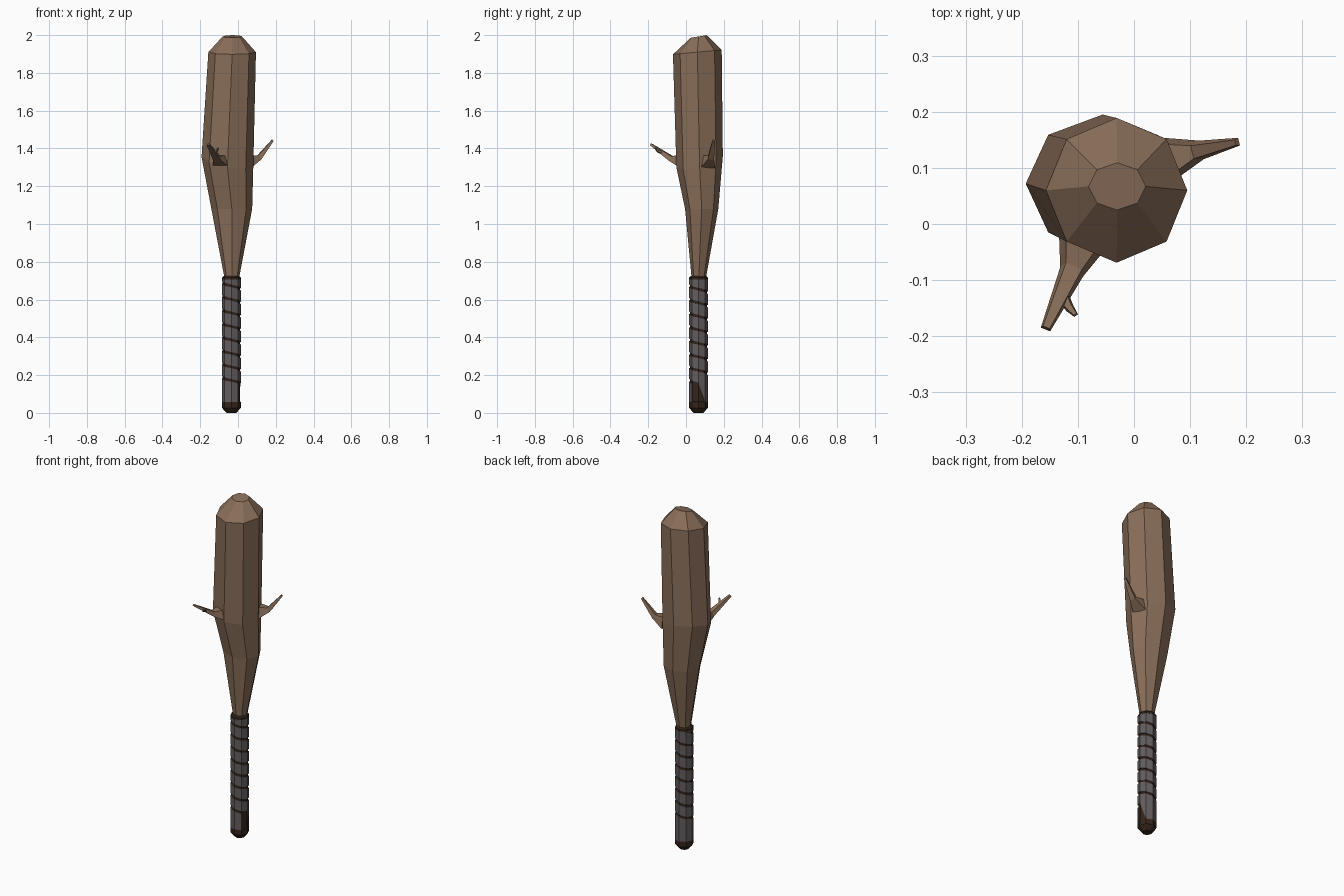
import bpy
import bmesh
from math import sin, cos, pi
from mathutils import Vector

if "Cube" in bpy.data.objects:
    bpy.data.objects.remove(bpy.data.objects["Cube"])


def material(name, rgb):
    m = bpy.data.materials.new(name)
    m.diffuse_color = (*rgb, 1)
    m.use_nodes = True
    m.node_tree.nodes["Principled BSDF"].inputs["Base Color"].default_value = m.diffuse_color
    return m


WOOD = material("wood", (0.25, 0.155, 0.10))
DARK = material("dark_leather", (0.035, 0.018, 0.011))
WRAP = material("grey_wrap", (0.125, 0.11, 0.115))
AX, AY = -0.035, 0.066      # handle axis
SIDES = 8


def loft(name, rings, mat):
    """Skin equal-length rings of points and cap both ends."""
    bm = bmesh.new()
    vr = [[bm.verts.new(p) for p in r] for r in rings]
    n = len(vr[0])
    for a, b in zip(vr, vr[1:]):
        for i in range(n):
            j = (i + 1) % n
            bm.faces.new((a[i], a[j], b[j], b[i]))
    bm.faces.new(vr[0][::-1])
    bm.faces.new(vr[-1])
    return finish(name, bm, mat)


def finish(name, bm, mat):
    bmesh.ops.recalc_face_normals(bm, faces=bm.faces)
    me = bpy.data.meshes.new(name)
    bm.to_mesh(me)
    bm.free()
    me.materials.append(mat)
    ob = bpy.data.objects.new(name, me)
    bpy.context.collection.objects.link(ob)
    return ob


def octagon(cx, cy, z, rx, ry, tx=0, ty=0):
    """Eight-sided ring; tx, ty tilt its height along x and y."""
    angles = [2 * pi * i / SIDES for i in range(SIDES)]
    return [(cx + rx * cos(a), cy + ry * sin(a),
             z + tx * cos(a) + ty * sin(a)) for a in angles]


def branch(name, stations):
    """Tapering four-sided stub through (centre, half width, half height)."""
    pts = [Vector(s[0]) for s in stations]
    d = (pts[-1] - pts[0]).normalized()
    side = d.cross(Vector((0, 0, 1))).normalized()
    up = side.cross(d)
    rings = []
    for k, (p, (_, w, h)) in enumerate(zip(pts, stations)):
        u = Vector((0, 0, 1)) if k == 0 else up
        rings.append([p + side * w * s + u * h * t
                      for s, t in ((-1, -1), (1, -1), (0.7, 1), (-0.7, 1))])
    return loft(name, rings, WOOD)


# Swollen wooden head
loft("club_head", [
    octagon(-0.033, 0.067, 0.70, 0.036, 0.036),
    octagon(-0.033, 0.083, 1.08, 0.108, 0.088),
    octagon(-0.056, 0.072, 1.33, 0.137, 0.123, -0.025, 0.03),
    octagon(-0.031, 0.060, 1.91, 0.126, 0.129, 0, 0.012),
    octagon(-0.030, 0.067, 1.993, 0.051, 0.042, 0, 0.007),
], WOOD)

# Branch stubs
branch("front_branch", [((-0.088, -0.015, 1.332), 0.05, 0.033),
                        ((-0.109, -0.080, 1.348), 0.022, 0.013),
                        ((-0.157, -0.186, 1.422), 0.009, 0.005)])
branch("front_twig", [((-0.127, -0.128, 1.378), 0.011, 0.008),
                      ((-0.116, -0.148, 1.386), 0.008, 0.006),
                      ((-0.104, -0.162, 1.402), 0.004, 0.003)])
branch("side_branch", [((0.060, 0.115, 1.330), 0.04, 0.033),
                       ((0.112, 0.130, 1.352), 0.017, 0.013),
                       ((0.184, 0.146, 1.444), 0.007, 0.005)])

# Dark handle core with butt cap and top collar
profile = [(0, 0.026), (0.027, 0.05), (0.058, 0.05), (0.06, 0.046), (0.705, 0.046),
           (0.706, 0.050), (0.716, 0.050), (0.724, 0.042)]
loft("handle_core", [octagon(AX, AY, z, r, r) for z, r in profile], DARK)

# Spiral wrap, leaving a dark groove between turns
PITCH, GAP = 0.0715, 0.007
TOP, BOTTOM = 0.705, 0.055


def groove(i):
    return 0.744 - PITCH * (i - 6) / SIDES


bm = bmesh.new()
prev = None
for i in range(2, 80):
    hi, lo = groove(i) - GAP, groove(i + SIDES) + GAP
    if hi > 0.69:
        hi = TOP
    if lo < 0.16:
        lo = BOTTOM
    if hi < 0.155:
        break
    lo = min(lo, hi - 0.002)
    a = 2 * pi * i / SIDES
    cur = [bm.verts.new((AX + r * cos(a), AY + r * sin(a), z))
           for r, z in ((0.045, lo), (0.05, lo), (0.05, hi), (0.045, hi))]
    if prev:
        for k in range(4):
            m = (k + 1) % 4
            bm.faces.new((prev[k], cur[k], cur[m], prev[m]))
    else:
        bm.faces.new(cur)
    prev = cur
bm.faces.new(prev[::-1])
finish("grip_wrap", bm, WRAP)
